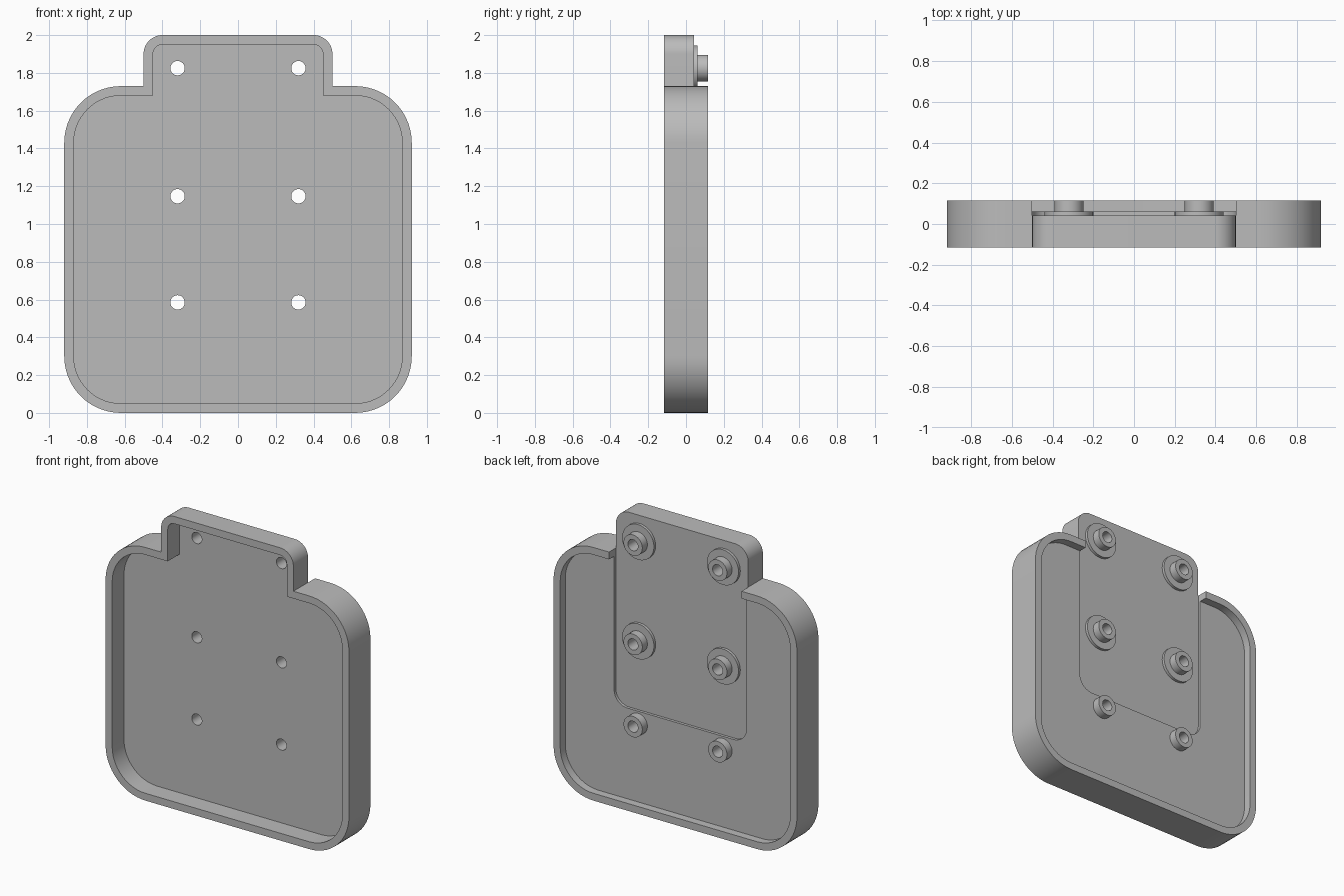
import bpy, bmesh, math
from mathutils import Vector

if "Cube" in bpy.data.objects:
    bpy.data.objects.remove(bpy.data.objects["Cube"])

grey = bpy.data.materials.new("plain grey")
grey.use_nodes = True
colour = (0.5, 0.5, 0.5, 1)
grey.diffuse_color = colour
grey.node_tree.nodes["Principled BSDF"].inputs["Base Color"].default_value = colour

HALF = 0.116          # half the depth
FLOOR_FRONT = 0.012   # floor of the front tray
FLOOR_BACK = 0.061    # floor of the back tray
POCKET = 0.042        # floor of the back pocket
WALL = 0.05
HOLE_X = 0.32


def rounded(corners, steps=14):
    """Outline from (x, z, radius) corners; each corner is filleted."""
    pts = []
    for i, (x, z, r) in enumerate(corners):
        p = Vector((x, z))
        if r == 0:
            pts.append(p)
            continue
        a = (Vector(corners[i - 1][:2]) - p).normalized()
        b = (Vector(corners[(i + 1) % len(corners)][:2]) - p).normalized()
        for k in range(steps + 1):
            t = k / steps * math.pi / 2
            pts.append(p + a * r * (1 - math.sin(t)) + b * r * (1 - math.cos(t)))
    return pts


def prism(name, outline, y0, y1):
    """Extrude an x-z outline from y0 to y1."""
    bm = bmesh.new()
    face = bm.faces.new([bm.verts.new((p.x, y0, p.y)) for p in outline])
    top = bmesh.ops.extrude_face_region(bm, geom=[face])["geom"]
    bmesh.ops.translate(bm, vec=(0, y1 - y0, 0),
                        verts=[v for v in top if isinstance(v, bmesh.types.BMVert)])
    bmesh.ops.recalc_face_normals(bm, faces=bm.faces)
    mesh = bpy.data.meshes.new(name)
    bm.to_mesh(mesh)
    bm.free()
    ob = bpy.data.objects.new(name, mesh)
    bpy.context.collection.objects.link(ob)
    mesh.materials.append(grey)
    return ob


def disc(x, z, r, sides=48):
    return [Vector((x + r * math.cos(2 * math.pi * k / sides),
                    z + r * math.sin(2 * math.pi * k / sides))) for k in range(sides)]


def cut(ob, cutters):
    """Subtract the cutters, bake the result and delete them."""
    for c in cutters:
        c.hide_render = True
        mod = ob.modifiers.new("cut", "BOOLEAN")
        mod.operation, mod.solver, mod.object = "DIFFERENCE", "EXACT", c
    graph = bpy.context.evaluated_depsgraph_get()
    mesh = bpy.data.meshes.new_from_object(ob.evaluated_get(graph))
    ob.modifiers.clear()
    ob.data = mesh
    for c in cutters:
        bpy.data.objects.remove(c)


def tray_outline(inset):
    """Rounded body with a narrower tab on top."""
    w, tab = 0.92 - inset, 0.5 - inset
    low, shoulder, top = inset, 1.73 - inset, 2 - inset
    big, small = 0.3 - inset, 0.1 - inset
    return rounded([(-w, low, big), (w, low, big), (w, shoulder, big), (tab, shoulder, 0),
                    (tab, top, small), (-tab, top, small), (-tab, shoulder, 0),
                    (-w, shoulder, big)])


def box_outline(w, low, high, r_low, r_high):
    return rounded([(-w, low, r_low), (w, low, r_low), (w, high, r_high), (-w, high, r_high)])


parts = []
holes = [(s * HOLE_X, z) for z in (0.585, 1.147, 1.825) for s in (-1, 1)]

# Body with trays on both sides, back pocket and drilled holes
body = prism("tray_body", tray_outline(0), -HALF, HALF)
cutters = [
    prism("front_cutter", tray_outline(WALL), -0.3, FLOOR_FRONT),
    prism("back_cutter", box_outline(0.92 - WALL, WALL, 1.73 - WALL, 0.25, 0.25),
          FLOOR_BACK, 0.3),
    prism("pocket_cutter", box_outline(0.501, 0.67, 2.2, 0.1, 0), POCKET, 0.35),
]
cutters += [prism("hole_cutter", disc(x, z, 0.038), -0.4, 0.4) for x, z in holes]
cut(body, cutters)
parts.append(body)

# Bosses, with wide collars on those standing in the pocket
for x, z in holes:
    rings = [("boss", 0.071, FLOOR_BACK, HALF)]
    if z > 0.67:
        rings.append(("collar", 0.12, POCKET, FLOOR_BACK))
    for name, r, y0, y1 in rings:
        ring = prism(name, disc(x, z, r), y0, y1)
        cut(ring, [prism("hole_cutter", disc(x, z, 0.038), -0.4, 0.4)])
        parts.append(ring)

# Smooth the curved walls, keep the edges sharp
bpy.ops.object.select_all(action="DESELECT")
for ob in parts:
    ob.select_set(True)
bpy.context.view_layer.objects.active = body
bpy.ops.object.shade_smooth_by_angle(angle=math.radians(30))
